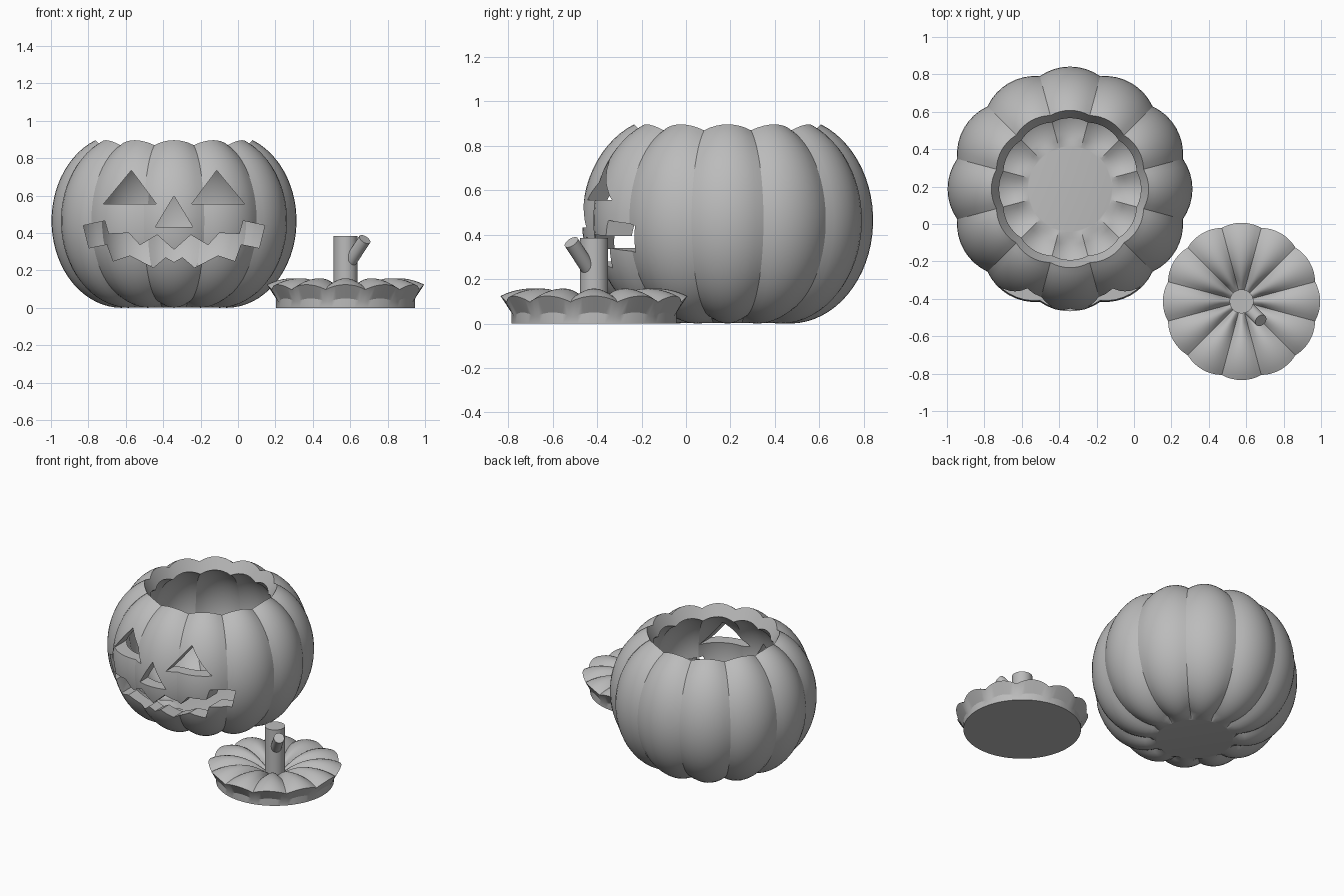
import bpy, bmesh, math
from mathutils import Vector

cube = bpy.data.objects.get("Cube")
if cube:
    bpy.data.objects.remove(cube)

grey = bpy.data.materials.new("plain grey")
grey.use_nodes = True
GREY = (0.5, 0.5, 0.5, 1)
grey.diffuse_color = GREY
grey.node_tree.nodes["Principled BSDF"].inputs["Base Color"].default_value = GREY

LOBES, STEPS = 12, 8
BODY = Vector((-0.342, 0.187, 0))
LID = Vector((0.575, -0.414, 0))
DROP = 0.772                       # lid height below its place on the body
RIM = math.radians(68)             # profile angle where the lid is cut off


def make_object(name, bm, location=(0, 0, 0)):
    bmesh.ops.recalc_face_normals(bm, faces=bm.faces)
    mesh = bpy.data.meshes.new(name)
    bm.to_mesh(mesh)
    bm.free()
    mesh.materials.append(grey)
    obj = bpy.data.objects.new(name, mesh)
    obj.location = location
    bpy.context.collection.objects.link(obj)
    return obj


def smooth(obj):
    bpy.ops.object.select_all(action='DESELECT')
    obj.select_set(True)
    bpy.context.view_layer.objects.active = obj
    bpy.ops.object.shade_smooth_by_angle(angle=math.radians(30))


def arc(half_width, half_height, start, end, count, depth=0.03):
    """Rib profile points: radius, height, normal and crease depth."""
    points = []
    for i in range(count + 1):
        a = start + (end - start) * i / count
        c, s = math.cos(a), math.sin(a)
        n = Vector((c / half_width, s / half_height)).normalized()
        points.append((0.28 + half_width * c, 0.465 + half_height * s, n.x, n.y, depth))
    return points


def ribbed_lathe(name, profile, location):
    """Spin a profile, pulling it in along its normal at each crease."""
    bm = bmesh.new()
    total = LOBES * STEPS
    rings = []
    for r, z, nr, nz, depth in profile:
        ring = []
        for k in range(total):
            t = 2 * (k % STEPS) / STEPS - 1
            a = 2 * math.pi * (k - STEPS / 2) / total
            d = depth * t * t
            rr = r - nr * d
            ring.append(bm.verts.new((rr * math.cos(a), rr * math.sin(a), z - nz * d)))
        rings.append(ring)
    for low, high in zip(rings, rings[1:]):
        for k in range(total):
            j = (k + 1) % total
            bm.faces.new((low[k], low[j], high[j], high[k]))
    bm.faces.new(rings[0])
    bm.faces.new(rings[-1])
    return make_object(name, bm, location)


def flat_end(point):
    return point[:4] + (0,)


# Hollow body: outer skin, sloped rim, inner skin
bottom = math.radians(-95)
outer = arc(0.375, 0.465, bottom, RIM, 30)
inner = arc(0.29, 0.378, math.radians(70), math.radians(-100), 26, 0.025)
outer[0] = flat_end(outer[0])
inner[-1] = flat_end(inner[-1])
body = ribbed_lathe("pumpkin_body", outer + inner, BODY)


# Face openings, as outlines seen from the front
def cutter(name, outline):
    bm = bmesh.new()
    near = [bm.verts.new((x, -0.6, z)) for x, z in outline]
    face = bm.faces.new(near)
    back = bmesh.ops.extrude_face_region(bm, geom=[face])
    moved = [v for v in back["geom"] if isinstance(v, bmesh.types.BMVert)]
    bmesh.ops.translate(bm, verts=moved, vec=(0, 0.62, 0))
    obj = make_object(name, bm)
    obj.hide_render = True
    return obj


cx = BODY.x
eye = [(0.095, 0.556), (0.376, 0.556), (0.228, 0.735)]
upper = [(0, 0.31), (0.09, 0.39), (0.182, 0.335), (0.242, 0.4),
         (0.35, 0.395), (0.37, 0.465), (0.485, 0.44)]
lower = [(0.455, 0.32), (0.358, 0.34), (0.325, 0.25), (0.235, 0.28),
         (0.11, 0.215), (0.045, 0.27), (0, 0.245)]
half = upper + lower
mouth = half + [(-x, z) for x, z in reversed(half[1:-1])]
openings = {
    "left_eye": eye,
    "right_eye": [(-x, z) for x, z in eye],
    "nose": [(-0.1, 0.432), (0.1, 0.432), (0, 0.598)],
    "mouth": mouth,
}
for name, outline in openings.items():
    tool = cutter(name + "_cutter", [(x + cx, z) for x, z in outline])
    mod = body.modifiers.new(name, 'BOOLEAN')
    mod.operation = 'DIFFERENCE'
    mod.solver = 'EXACT'
    mod.object = tool
    bpy.context.view_layer.objects.active = body
    bpy.ops.object.modifier_apply(modifier=name)
    bpy.data.objects.remove(tool)
smooth(body)

# Lid: round plug, sloped edge, ribbed top dipping to the stem
top = [(r, z - DROP, nr, nz, d)
       for r, z, nr, nz, d in arc(0.375, 0.465, RIM, math.radians(126), 14)]
top[-1] = flat_end(top[-1])
plug = [(0.372, 0, 1, 0, 0), (0.372, 0.05, 0, 1, 0.02)]
smooth(ribbed_lathe("lid", plug + top, LID))


# Stem and its cut side shoot
def rod(name, start, end, radius):
    start, end = Vector(start), Vector(end)
    bpy.ops.mesh.primitive_cylinder_add(vertices=32, radius=radius,
                                        depth=(end - start).length,
                                        location=(start + end) / 2)
    obj = bpy.context.object
    obj.name = name
    obj.rotation_euler = (end - start).to_track_quat('Z', 'Y').to_euler()
    obj.data.materials.append(grey)
    smooth(obj)


rod("stem", LID + Vector((0, 0, 0.04)), LID + Vector((0, 0, 0.385)), 0.064)
rod("stem_shoot", LID + Vector((0, 0, 0.21)), (0.678, -0.516, 0.366), 0.034)
